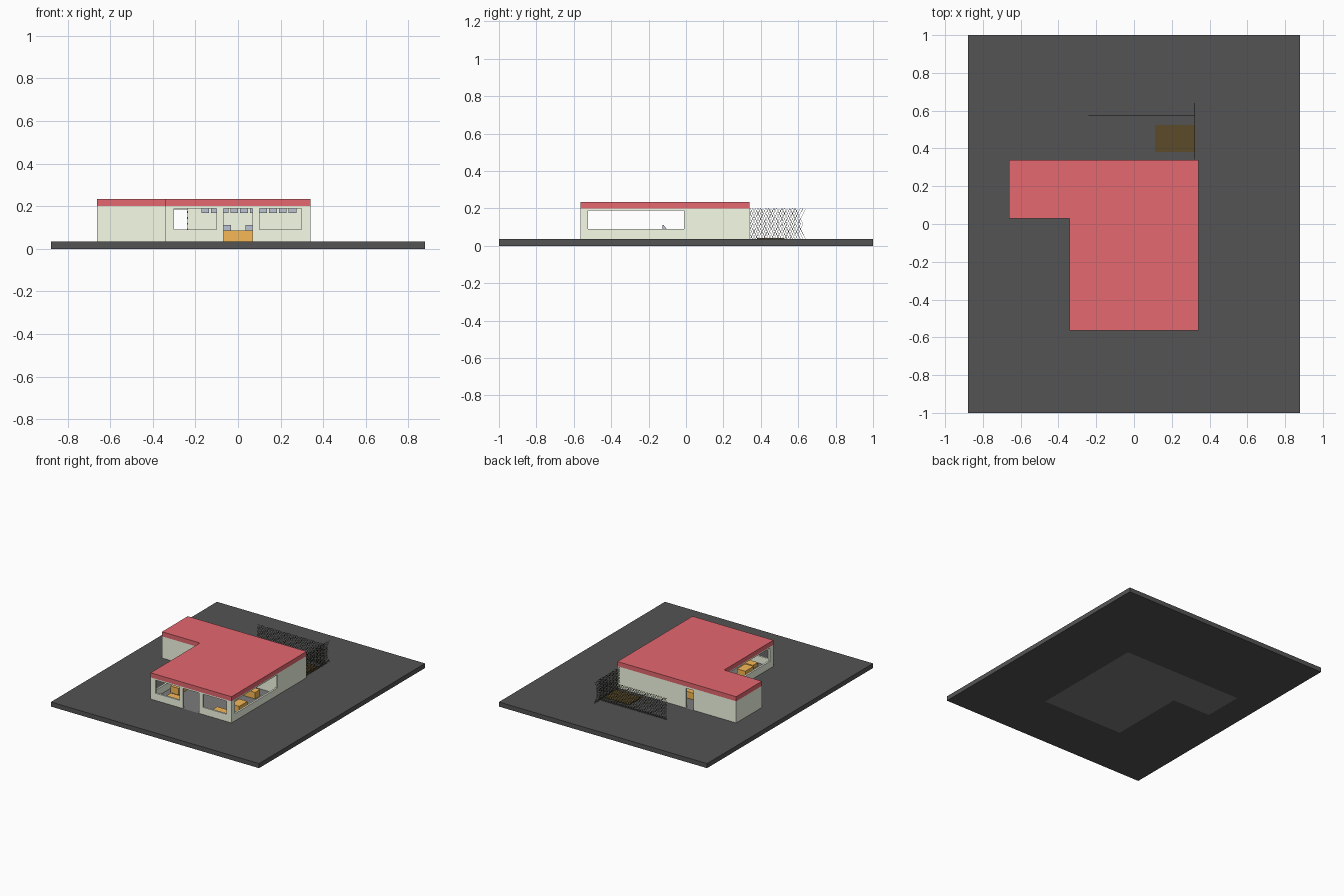
import bpy, bmesh
from mathutils import Vector

if "Cube" in bpy.data.objects:
    bpy.data.objects.remove(bpy.data.objects["Cube"])


def material(name, rgb):
    m = bpy.data.materials.new(name)
    m.diffuse_color = (*rgb, 1)
    m.use_nodes = True
    m.node_tree.nodes["Principled BSDF"].inputs["Base Color"].default_value = m.diffuse_color
    return m


ASPHALT = material("asphalt", (0.088, 0.088, 0.088))
FLOOR = material("floor_grey", (0.20, 0.20, 0.20))
WALL = material("pale_green", (0.92, 0.98, 0.80))
RED = material("roof_red", (0.78, 0.14, 0.16))
WOOD = material("orange_wood", (0.93, 0.48, 0.095))
BROWN = material("dark_brown", (0.105, 0.069, 0.021))
STEEL = material("steel", (0.50, 0.55, 0.64))
WIRE = material("wire", (0.07, 0.07, 0.055))


def finish(name, bm, mat):
    bmesh.ops.recalc_face_normals(bm, faces=bm.faces)
    me = bpy.data.meshes.new(name)
    bm.to_mesh(me)
    bm.free()
    ob = bpy.data.objects.new(name, me)
    bpy.context.collection.objects.link(ob)
    if mat:
        me.materials.append(mat)
    return ob


def prism(name, outline, z0, z1, mat=None):
    bm = bmesh.new()
    face = bm.faces.new([bm.verts.new((x, y, z0)) for x, y in outline])
    ext = bmesh.ops.extrude_face_region(bm, geom=[face])["geom"]
    bmesh.ops.translate(bm, vec=(0, 0, z1 - z0),
                        verts=[g for g in ext if isinstance(g, bmesh.types.BMVert)])
    # keep the starting cap so the prism is closed
    if not face.is_valid or len([f for f in bm.faces]) < len(outline) + 2:
        bmesh.ops.holes_fill(bm, edges=bm.edges)
    return finish(name, bm, mat)


def box(name, x0, x1, y0, y1, z0, z1, mat=None):
    return prism(name, [(x0, y0), (x1, y0), (x1, y1), (x0, y1)], z0, z1, mat)


def cut(ob, *cutters):
    for c in cutters:
        c.hide_render = True
        mod = ob.modifiers.new("cut", "BOOLEAN")
        mod.operation = "DIFFERENCE"
        mod.solver = "EXACT"
        mod.object = c
        bpy.context.view_layer.objects.active = ob
        bpy.ops.object.modifier_apply(modifier=mod.name)
        bpy.data.objects.remove(c)


def footprint(t=0.0):
    return [(-0.342 + t, -0.565 + t), (0.341 - t, -0.565 + t), (0.341 - t, 0.34 - t),
            (-0.662 + t, 0.34 - t), (-0.662 + t, 0.03 + t), (-0.342 + t, 0.03 + t)]


G, EAVE, TOP = 0.035, 0.20, 0.235      # ground, wall top, roof top
SILL, HEAD = 0.09, 0.19                # window heights

# Car park slab with the building floor set into it
ground = box("ground", -0.878, 0.878, -1, 1, 0, G, ASPHALT)
cut(ground, prism("floor_cutter", footprint(), -0.1, 0.1))
prism("floor", footprint(), 0, G, FLOOR)

# Hollow walls with windows and doors
walls = prism("walls", footprint(), G, EAVE, WALL)
cut(walls,
    prism("room_cutter", footprint(0.014), 0, 0.3),
    box("left_front_window", -0.30, -0.10, -0.60, -0.53, SILL, HEAD),
    box("right_front_window", 0.10, 0.297, -0.60, -0.53, SILL, HEAD),
    box("front_door", -0.068, 0.068, -0.60, -0.53, 0.0, HEAD),
    box("side_windows", -0.40, 0.40, -0.523, -0.01, SILL, HEAD),
    box("back_door", -0.30, -0.237, 0.30, 0.40, 0.0, 0.185))
prism("roof", footprint(), EAVE, TOP, RED)

# Partition behind the counter, with a row of menu boards
box("partition", -0.237, 0.327, 0.005, 0.02, G, EAVE, WALL)
for i in range(10):
    x = -0.172 + i * 0.0455
    box("menu_board", x, x + 0.036, -0.003, 0.005, 0.167, 0.195, STEEL)

# Service counter, kitchen counter and wedge-shaped tills
box("counter", -0.237, 0.25, -0.15, -0.09, G, 0.085, WOOD)
box("kitchen_counter", -0.22, 0.10, 0.12, 0.20, G, 0.085, WOOD)
for x in (-0.07, 0.035):
    till = box("till", x, x + 0.036, -0.125, -0.10, 0.085, 0.112, STEEL)
    for v in till.data.vertices:
        if v.co.z > 0.1 and v.co.y > -0.11:
            v.co.y = -0.12

# Dining furniture, mirrored left and right
for s in (-1, 1):
    x0, x1 = sorted((s * 0.22, s * 0.29))
    box("side_table", x0, x1, -0.40, -0.30, G, 0.085, WOOD)
    x0, x1 = sorted((s * 0.14, s * 0.25))
    box("front_table", x0, x1, -0.51, -0.45, G, 0.062, WOOD)

# Yard pad behind the building
box("yard_pad", 0.11, 0.322, 0.38, 0.525, G, 0.041, BROWN)


# Chain-link fence: two families of slanted thin bars, trimmed at the ends
def fence(name, start, direction, length, trim_end):
    bm = bmesh.new()
    a, d = Vector(start), Vector(direction)
    n = Vector((-d.y, d.x, 0)) * 0.0009
    w = d * 0.0009
    lean, step = 0.042, 0.0145
    first = -lean
    last = length if trim_end else length - lean
    count = round((last - first) / step)
    mid = (G + EAVE) / 2
    for i in range(count + 1):
        p = a + d * (last - (last - first) * i / count)
        # zigzag strands: one bends out-in-out, its mirror in-out-in
        for path in (((lean, G), (0, mid), (lean, EAVE)), ((0, G), (lean, mid), (0, EAVE))):
            if path[1][0] and i == 0 and not trim_end:
                continue
            rings = [[bm.verts.new(p + d * off + Vector((0, 0, z)) + q)
                      for q in (-w - n, w - n, w + n, -w + n)] for off, z in path]
            for b, t in zip(rings, rings[1:]):
                for k in range(4):
                    j = (k + 1) % 4
                    bm.faces.new((b[k], b[j], t[j], t[k]))
    planes = [(a, -d)] + ([(a + d * length, d)] if trim_end else [])
    for co, no in planes:
        bmesh.ops.bisect_plane(bm, geom=bm.verts[:] + bm.edges[:] + bm.faces[:],
                               plane_co=co, plane_no=no, clear_outer=True)
    return finish(name, bm, WIRE)


fence("side_fence", (0.322, 0.342, 0), (0, 1, 0), 0.298, False)
fence("back_fence", (-0.24, 0.575, 0), (1, 0, 0), 0.56, True)
